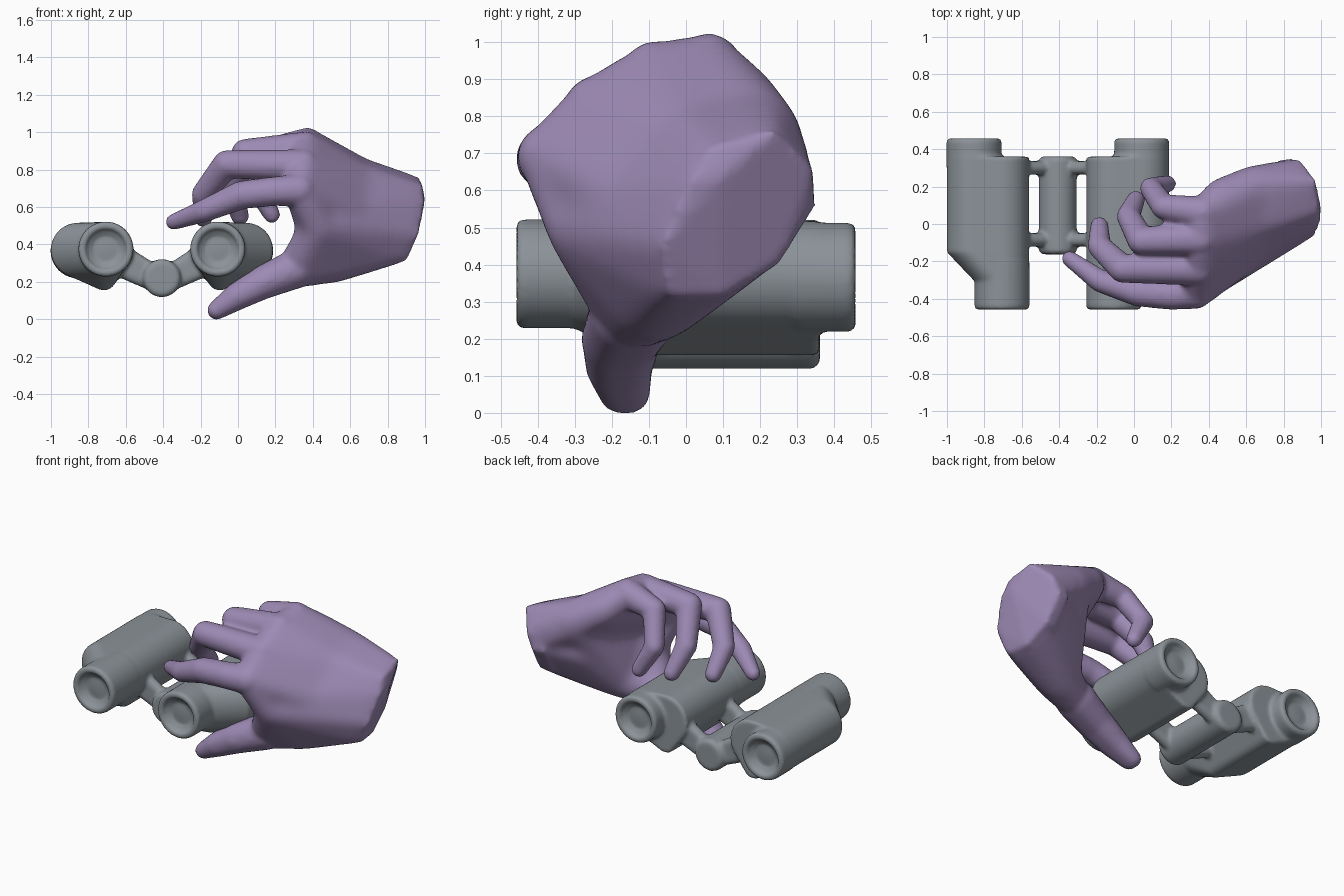
import bpy, bmesh
from math import sin, cos, pi, sqrt

if "Cube" in bpy.data.objects:
    bpy.data.objects.remove(bpy.data.objects["Cube"])


def ball(x, y, z, r, n=120):
    """Points spread over a sphere"""
    pts = []
    for i in range(n):
        h = 1 - 2 * (i + 0.5) / n
        a = i * 2.39996
        q = sqrt(1 - h * h)
        pts.append((x + r * q * cos(a), y + r * q * sin(a), z + r * h))
    return pts


def balls(*items):
    return [p for b in items for p in ball(*b)]


def disc(x, y, z, r, n=40):
    return [(x + r * cos(2 * pi * i / n), y, z + r * sin(2 * pi * i / n)) for i in range(n)]


def hull(bm, pts):
    vs = [bm.verts.new(p) for p in pts]
    res = bmesh.ops.convex_hull(bm, input=vs)
    dead = {g for g in res["geom_interior"] + res["geom_unused"] if isinstance(g, bmesh.types.BMVert)}
    bmesh.ops.delete(bm, geom=list(dead), context='VERTS')


def chain(bm, row, spread=0.0):
    """Tapered capsules through a row of balls, optionally widened along y"""
    wide = [ball(x, y - spread, z, r) + ball(x, y + spread, z, r) for x, y, z, r in row]
    for a, b in zip(wide, wide[1:]):
        hull(bm, a + b)


def tube(bm, x, z, profile, n=48):
    """Solid turned about a y-directed axis; profile is (radius, y)"""
    rings = [[bm.verts.new(p) for p in disc(x, y, z, r, n)] for r, y in profile]
    faces = [bm.faces.new(rings[0]), bm.faces.new(rings[-1][::-1])]
    for a, b in zip(rings, rings[1:]):
        for i in range(n):
            j = (i + 1) % n
            faces.append(bm.faces.new((a[i], b[i], b[j], a[j])))
    bmesh.ops.recalc_face_normals(bm, faces=faces)


def finish(bm, name, voxel, smooth, color):
    me = bpy.data.meshes.new(name)
    bm.to_mesh(me)
    bm.free()
    ob = bpy.data.objects.new(name, me)
    bpy.context.collection.objects.link(ob)
    rm = ob.modifiers.new("blend", 'REMESH')
    rm.mode = 'VOXEL'
    rm.voxel_size = voxel
    rm.use_smooth_shade = True
    sm = ob.modifiers.new("soften", 'SMOOTH')
    sm.factor = 0.5
    sm.iterations = smooth
    mat = bpy.data.materials.new(name)
    mat.diffuse_color = color
    mat.use_nodes = True
    mat.node_tree.nodes["Principled BSDF"].inputs["Base Color"].default_value = mat.diffuse_color
    me.materials.append(mat)
    return ob


# Binoculars: two offset-barrel halves mirrored about the hinge
CX = -0.407
bm = bmesh.new()
for s in (-1, 1):
    def X(d):
        return CX + s * d
    # prism housing, tapering to the front barrel
    body = disc(X(0.299), -0.31, 0.375, 0.143)
    for y in (-0.15, 0.36):
        body += disc(X(0.448), y, 0.37, 0.146) + disc(X(0.299), y, 0.375, 0.146)
        body += disc(X(0.31), y, 0.22, 0.065)
    hull(bm, body)
    # front and back barrels with recessed lenses
    for d, z, e, root in ((0.299, 0.375, -1, 0.2), (0.448, 0.366, 1, 0.3)):
        prof = [(0.147, root), (0.147, 0.445), (0.137, 0.458), (0.112, 0.458), (0.1, 0.43),
                (0.085, 0.428), (0.075, 0.415), (0.02, 0.42)]
        tube(bm, X(d), z, [(r, e * y) for r, y in prof])
    # bridge arms
    for y in (0.3, -0.085):
        hull(bm, balls((X(0.06), y, 0.27, 0.036), (X(0.06), y, 0.19, 0.036),
                       (X(0.2), y, 0.36, 0.036), (X(0.2), y, 0.25, 0.036)))
# hinge
tube(bm, CX, 0.22, [(0.085, -0.162), (0.101, -0.145), (0.101, 0.345), (0.085, 0.362)])
finish(bm, "binoculars", 0.011, 4, (0.26, 0.29, 0.315, 1))

# Palm, softened on its own before the fingers are joined
SKIN = (0.34, 0.255, 0.46, 1)
wrist = [(.985, .06, .72), (.97, .24, .765), (.89, .345, .66), (.84, .35, .56), (.86, .25, .4),
         (.88, .1, .31), (.9, -.05, .31), (.965, -.07, .45), (.995, 0, .62), (1.0, .1, .64)]
index = (.33, -.365, .69, .09)
middle = (.35, -.24, .82, .09)
ring = (.36, -.08, .915, .09)
pinky = (.37, .06, .935, .09)
mound = (.5, -.08, .325, .135)
thumb = (.31, -.14, .27, .105)
web = (.43, -.28, .5, .1)
mid = balls((.64, .19, .745, .125), (.64, .02, .715, .125), (.62, -.1, .56, .135))
bm = bmesh.new()
# back of hand from knuckles to mid-palm, then on to the wrist
hull(bm, balls(index, middle, ring, pinky, (.47, .15, .84, .1)) + mid)
hull(bm, mid + wrist)
# thumb mound, web up to the index knuckle, heel, and the flank behind it
hull(bm, wrist[4:8] + balls(mound, thumb))
hull(bm, balls(index, web, mound, (.6, 0, .5, .12)))
hull(bm, balls(thumb, web, mound))
hull(bm, wrist[3:9] + balls(mound, (.64, .12, .54, .12)))
hull(bm, wrist[5:9] + balls(web, mound) + mid)
palm = finish(bm, "palm_base", 0.018, 22, SKIN)
soft = palm.evaluated_get(bpy.context.evaluated_depsgraph_get()).to_mesh()
bm = bmesh.new()
bm.from_mesh(soft)
bpy.data.objects.remove(palm)
# crisp wrist rim
hull(bm, wrist + [(x - .08, y - .01, z) for x, y, z in wrist])
# fingers from knuckle to tip
chain(bm, [index, (.2, -.38, .685, .08), (.02, -.365, .665, .077), (-.18, -.305, .58, .062),
           (-.345, -.185, .52, .044)])
chain(bm, [middle, (-.06, -.24, .83, .076), (-.185, -.12, .67, .064), (-.185, -.01, .54, .05)])
chain(bm, [ring, (.04, -.09, .89, .076), (-.03, .04, .7, .064), (.01, .13, .55, .05)])
chain(bm, [pinky, (.16, .09, .9, .068), (.09, .19, .72, .06), (.18, .215, .56, .047)])
# thumb, broader than deep
chain(bm, [thumb, (.14, -.175, .2, .09), (.0, -.18, .125, .074), (-.115, -.165, .048, .05)], 0.018)
finish(bm, "hand", 0.014, 8, SKIN)
